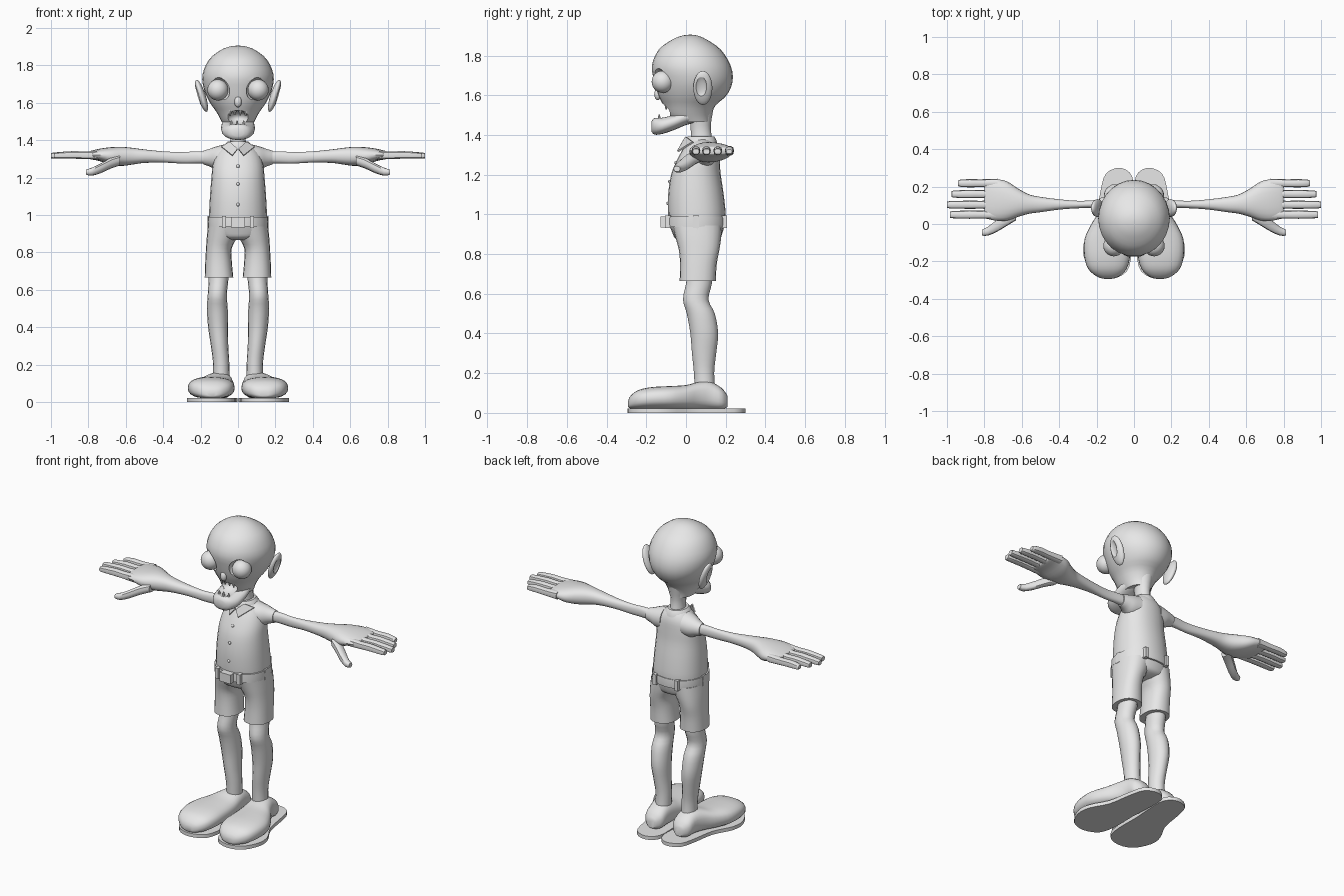
import bpy, bmesh, math
from mathutils import Matrix, Vector

grey = bpy.data.materials.new("plain_grey")
grey.diffuse_color = (0.8, 0.8, 0.8, 1)


def finish(name, bm, side=1):
    """Turn a bmesh into an object; side=-1 mirrors it across x."""
    if side < 0:
        bmesh.ops.scale(bm, vec=(-1, 1, 1), verts=bm.verts)
    bmesh.ops.recalc_face_normals(bm, faces=bm.faces)
    me = bpy.data.meshes.new(name)
    bm.to_mesh(me)
    bm.free()
    me.materials.append(grey)
    ob = bpy.data.objects.new(name, me)
    bpy.context.collection.objects.link(ob)
    return ob


def catmull(rows, steps, closed=False):
    """Smooth curve through rows of numbers."""
    n, out = len(rows), []
    for i in range(n if closed else n - 1):
        ids = [(i + k) % n if closed else min(max(i + k, 0), n - 1) for k in (-1, 0, 1, 2)]
        for s in range(steps):
            t = s / steps
            out.append([0.5 * (2 * b + (c - a) * t + (2 * a - 5 * b + 4 * c - d) * t * t
                               + (3 * b - a - 3 * c + d) * t ** 3)
                        for a, b, c, d in zip(*[rows[k] for k in ids])])
    if not closed:
        out.append(list(rows[-1]))
    return out


def loft(name, axis, rows, side=1, n=20, power=2.0, steps=3):
    """Rounded rings along an axis; each row is position, a min, a max, b min, b max."""
    bm, rings = bmesh.new(), []
    for t, a0, a1, b0, b1 in catmull(rows, steps):
        ring = []
        for k in range(n):
            c, s = math.cos(2 * math.pi * k / n), math.sin(2 * math.pi * k / n)
            a = (a0 + a1) / 2 + (a1 - a0) / 2 * math.copysign(abs(c) ** (2 / power), c)
            b = (b0 + b1) / 2 + (b1 - b0) / 2 * math.copysign(abs(s) ** (2 / power), s)
            ring.append(bm.verts.new({'x': (t, a, b), 'y': (a, t, b), 'z': (a, b, t)}[axis]))
        rings.append(ring)
    for r0, r1 in zip(rings, rings[1:]):
        for k in range(n):
            bm.faces.new((r0[k], r0[(k + 1) % n], r1[(k + 1) % n], r1[k]))
    bm.faces.new(rings[0])
    bm.faces.new(rings[-1])
    return finish(name, bm, side)


def sym(rows):
    """Rows of z, half width, y min, y max for parts centred on x."""
    return [(z, -w, w, y0, y1) for z, w, y0, y1 in rows]


def ball(name, loc, size, side=1, tilt=0.0, seg=20):
    bm = bmesh.new()
    m = Matrix.Translation(loc) @ Matrix.Rotation(tilt, 4, 'Y') @ Matrix.Diagonal((*size, 1))
    bmesh.ops.create_uvsphere(bm, u_segments=seg, v_segments=seg // 2 + 2, radius=1, matrix=m)
    return finish(name, bm, side)


def box(name, loc, size):
    bm = bmesh.new()
    bmesh.ops.create_cube(bm, size=1, matrix=Matrix.Translation(loc) @ Matrix.Diagonal((*size, 1)))
    return finish(name, bm)


def cone(name, loc, r, h):
    bm = bmesh.new()
    bmesh.ops.create_cone(bm, cap_ends=True, segments=8, radius1=r, radius2=r * 0.35, depth=h,
                          matrix=Matrix.Translation(loc))
    return finish(name, bm)


def plate(name, pts, offset, side=1):
    """Flat outline thickened along an offset vector."""
    bm = bmesh.new()
    face = bm.faces.new([bm.verts.new(p) for p in pts])
    ext = bmesh.ops.extrude_face_region(bm, geom=[face], use_keep_orig=True)
    bmesh.ops.translate(bm, vec=Vector(offset),
                        verts=[v for v in ext['geom'] if isinstance(v, bmesh.types.BMVert)])
    return finish(name, bm, side)


def carve(target, cutter):
    mod = target.modifiers.new("carve", 'BOOLEAN')
    mod.operation, mod.object = 'DIFFERENCE', cutter
    bpy.context.view_layer.objects.active = target
    bpy.ops.object.modifier_apply(modifier=mod.name)
    bpy.data.objects.remove(cutter)


# head and jaw, with carved mouth and eye sockets
head = loft("head", 'z', sym([
    (1.465, .07, -.06, .12), (1.50, .088, -.095, .125), (1.55, .115, -.115, .15),
    (1.60, .15, -.14, .205), (1.67, .182, -.16, .235), (1.75, .19, -.172, .225),
    (1.83, .155, -.137, .175), (1.88, .095, -.07, .105), (1.90, .045, -.02, .06),
    (1.905, .006, .015, .027)]), n=28)
jaw = loft("jaw", 'y', [
    (.06, -.07, .07, 1.465, 1.54), (0, -.085, .085, 1.45, 1.53), (-.06, -.09, .09, 1.425, 1.505),
    (-.12, -.085, .085, 1.405, 1.49), (-.16, -.06, .06, 1.402, 1.485),
    (-.175, -.03, .03, 1.42, 1.465)], n=20, power=2.3)
for part in (head, jaw):
    carve(part, ball("mouth_cutter", (0, -.12, 1.519), (.064, .075, .04)))
for s in (1, -1):
    carve(head, ball("socket_cutter", (.108, -.14, 1.668), (.067, .045, .067), s))
    ball("eye", (.108, -.117, 1.668), (.056, .056, .056), s, seg=24)
    ear = ball("ear", (.195, .085, 1.637), (.022, .048, .09), s, tilt=math.radians(18))
    carve(ear, ball("ear_cutter", (.222, .075, 1.645), (.016, .03, .055), s, tilt=math.radians(18)))
ball("nose", (0, -.142, 1.605), (.02, .018, .03), seg=12)

# teeth
for x, h in ((-.042, .03), (-.018, .022), (.012, .025), (.04, .032)):
    cone("upper_tooth", (x, -.1, 1.545), .01, -h)
for x in (-.035, -.005, .03):
    cone("lower_tooth", (x, -.135, 1.49), .009, .028)

# neck and shirt
loft("neck", 'z', sym([(1.33, .05, .02, .14), (1.39, .042, .025, .13), (1.45, .042, .022, .125),
                       (1.54, .06, .015, .14)]), n=16)
shirt_rows = [(.96, .154, -.085, .195), (1.0, .155, -.09, .20), (1.1, .15, -.09, .19),
              (1.2, .142, -.075, .175), (1.27, .135, -.047, .17), (1.33, .115, -.015, .165),
              (1.37, .078, .01, .15), (1.387, .05, .02, .135)]
loft("shirt", 'z', sym(shirt_rows), n=24, power=2.2)
for z, y in ((1.26, -.052), (1.165, -.083), (1.055, -.092)):
    ball("button", (0, y, z), (.009, .007, .009), seg=10)

# collar: rolled band around the neck and two front flaps
loft("collar_band", 'z', sym([(1.355, .082, -.002, .158), (1.375, .072, .0, .152),
                              (1.393, .055, .008, .142)]), n=20, steps=2)
for s in (1, -1):
    plate("collar_flap", [(.045, .005, 1.388), (.088, .04, 1.362), (.03, -.036, 1.315),
                          (.003, -.018, 1.35)], (0, -.009, .004), s)

# belt with loops and buckle
loft("belt", 'z', sym([(.937, .162, -.1, .203), (.963, .163, -.101, .205), (.99, .162, -.1, .203)]),
     n=24, power=2.2, steps=1)
box("buckle", (0, -.113, .962), (.075, .03, .056))
for x, y in ((.075, -.09), (.075, .192), (.152, .05)):
    for s in (1, -1):
        box("belt_loop", (x * s, y, .963), (.022, .03, .064))

# shorts
loft("shorts_seat", 'z', sym([(.865, .06, -.02, .13), (.88, .13, -.055, .17), (.91, .16, -.07, .185),
                              (.95, .16, -.085, .195)]), n=24, power=2.2)
for s in (1, -1):
    loft("shorts_leg", 'z', [
        (.665, .025, .178, -.032, .15), (.75, .033, .175, -.03, .155), (.82, .034, .171, -.036, .168),
        (.88, .005, .167, -.052, .177), (.945, -.02, .16, -.07, .182)], s, power=2.3)

    # bare legs
    loft("leg", 'z', [
        (.08, .045, .135, .045, .15), (.2, .046, .133, .04, .142), (.3, .052, .145, .03, .152),
        (.4, .053, .16, .022, .162), (.5, .055, .166, .004, .145), (.57, .06, .162, -.015, .113),
        (.65, .052, .157, 0, .13), (.72, .05, .155, .01, .13)], s, n=16)

    # shoes
    loft("shoe", 'y', [
        (-.292, .115, .165, .03, .06), (-.28, .08, .2, .022, .085), (-.24, .04, .245, .018, .115),
        (-.17, .02, .266, .018, .13), (-.08, .018, .264, .018, .135), (0, .02, .228, .018, .14),
        (.06, .025, .19, .018, .155), (.12, .03, .165, .018, .158), (.18, .036, .155, .018, .125),
        (.21, .07, .12, .03, .085)], s, n=24, power=2.5)
    outline = [(.13, -.295), (.04, -.255), (.012, -.15), (.012, 0), (.005, .12), (.008, .25),
               (.07, .3), (.15, .27), (.18, .17), (.205, .03), (.262, -.08), (.27, -.17), (.22, -.265)]
    plate("shoe_sole", [(x, y, 0) for x, y in catmull(outline, 3, True)], (0, 0, .022), s)

    # sleeve, arm with palm, fingers and thumb
    loft("sleeve", 'x', [
        (.07, .01, .16, 1.235, 1.378), (.115, .03, .155, 1.24, 1.366), (.15, .055, .147, 1.258, 1.354),
        (.185, .075, .138, 1.27, 1.343)], s)
    loft("arm", 'x', [
        (.14, .075, .135, 1.275, 1.338), (.22, .085, .127, 1.276, 1.34), (.3, .084, .124, 1.275, 1.336),
        (.4, .077, .132, 1.28, 1.34), (.5, .063, .145, 1.278, 1.35), (.56, .055, .158, 1.27, 1.358),
        (.62, .038, .19, 1.262, 1.364), (.68, .018, .228, 1.268, 1.362), (.74, .018, .24, 1.288, 1.354),
        (.79, .03, .238, 1.298, 1.342), (.8, .04, .23, 1.305, 1.335)], s, power=2.3)
    for y, tip in ((.218, .94), (.16, .975), (.103, 1.0), (.05, .985)):
        loft("finger", 'x', [
            (.73, y - .024, y + .024, 1.295, 1.345), (.82, y - .021, y + .021, 1.298, 1.34),
            (.88, y - .022, y + .022, 1.3, 1.342), (tip - .012, y - .019, y + .019, 1.3, 1.334),
            (tip, y - .014, y + .014, 1.305, 1.328)], s, n=10, power=2.6, steps=2)
    loft("thumb", 'x', [
        (.63, .02, .1, 1.265, 1.32), (.68, -.01, .06, 1.248, 1.305), (.73, -.04, .025, 1.225, 1.278),
        (.78, -.062, -.014, 1.21, 1.253), (.812, -.062, -.03, 1.215, 1.243)], s, n=12, power=2.4, steps=2)

# soft shading with crisp rims
bpy.ops.object.select_all(action='SELECT')
bpy.context.view_layer.objects.active = head
bpy.ops.object.shade_smooth_by_angle(angle=math.radians(40))
